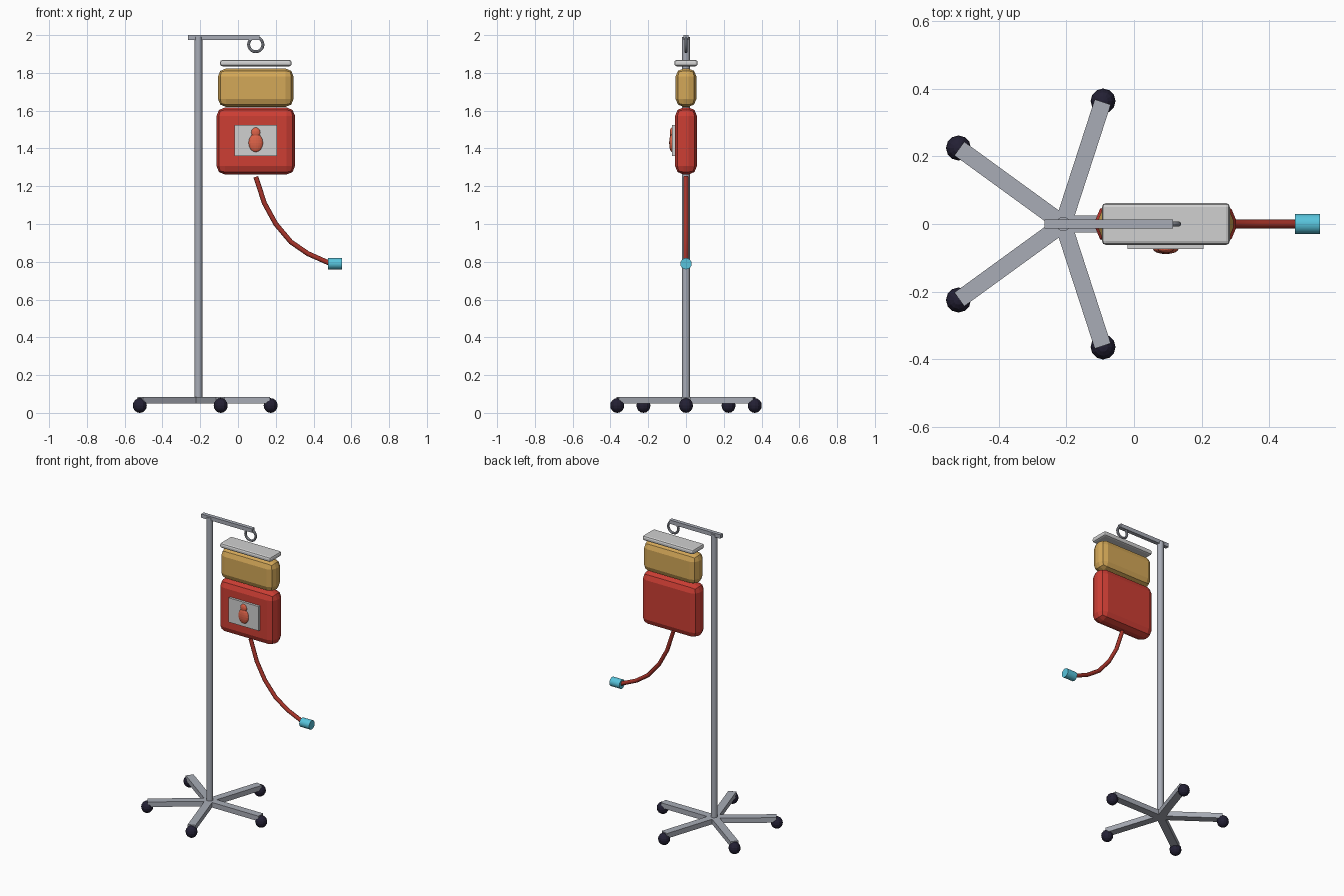
import bpy
import math
from mathutils import Vector

if "Cube" in bpy.data.objects:
    bpy.data.objects.remove(bpy.data.objects["Cube"], do_unlink=True)


def material(name, srgb):
    rgba = tuple(((c / 255 + 0.055) / 1.055) ** 2.4 for c in srgb) + (1.0,)
    m = bpy.data.materials.new(name)
    m.use_nodes = True
    m.diffuse_color = rgba
    m.node_tree.nodes["Principled BSDF"].inputs["Base Color"].default_value = rgba
    return m


steel = material("steel grey", (168, 172, 182))
black = material("caster black", (35, 32, 52))
red = material("bag red", (205, 62, 52))
tan = material("plasma tan", (212, 168, 88))
white = material("label white", (208, 208, 208))
coral = material("drop coral", (220, 98, 72))
dark_red = material("tube red", (168, 52, 42))
cyan = material("connector cyan", (88, 196, 220))


def finish(name, mat, smooth=False):
    ob = bpy.context.object
    ob.name = name
    ob.data.materials.append(mat)
    if smooth:
        bpy.ops.object.shade_smooth_by_angle(angle=math.radians(40))
    return ob


def box(name, mat, lo, hi, bevel=0, segments=2, turn=0):
    lo, hi = Vector(lo), Vector(hi)
    bpy.ops.mesh.primitive_cube_add(size=1, location=(lo + hi) / 2)
    ob = finish(name, mat)
    ob.scale = hi - lo
    bpy.ops.object.transform_apply(location=False, rotation=False, scale=True)
    if bevel:
        mod = ob.modifiers.new("rounded edges", "BEVEL")
        mod.width = bevel
        mod.segments = segments
    return ob


def cylinder(name, mat, radius, depth, loc, rot=(0, 0, 0), sides=16):
    bpy.ops.mesh.primitive_cylinder_add(vertices=sides, radius=radius, depth=depth,
                                        location=loc, rotation=rot)
    return finish(name, mat, True)


def ball(name, mat, loc, size, segments=12, rings=8):
    bpy.ops.mesh.primitive_uv_sphere_add(segments=segments, ring_count=rings,
                                         radius=1, location=loc)
    bpy.context.object.scale = size
    return finish(name, mat)


POLE = -0.21
BAG = 0.094

# Stand: five legs with casters, pole and hanger arm
for i in range(5):
    a = i * math.tau / 5
    d = Vector((math.cos(a), math.sin(a), 0))
    base = Vector((POLE, 0, 0))
    leg = box(f"leg_{i + 1}", steel, (0, 0, 0), (0.38, 0.05, 0.034))
    leg.location = base + d * 0.19 + Vector((0, 0, 0.066))
    leg.rotation_euler.z = a
    ball(f"caster_{i + 1}", black, base + d * 0.383 + Vector((0, 0, 0.039)),
         (0.037, 0.037, 0.039))
cylinder("pole", steel, 0.021, 1.92, (POLE, 0, 1.03))
box("hanger_arm", steel, (-0.265, -0.013, 1.974), (0.115, 0.013, 2.0))

# Hook ring hanging in the plane of the arm
bpy.ops.mesh.primitive_torus_add(major_radius=0.038, minor_radius=0.008,
                                 major_segments=20, minor_segments=8,
                                 location=(BAG, 0, 1.95), rotation=(math.pi / 2, 0, 0))
finish("hook_ring", steel, True)

# Bag: top bar, tan upper chamber and red lower chamber
box("top_bar", white, (-0.095, -0.062, 1.835), (0.284, 0.062, 1.868), 0.012)
box("upper_bag", tan, (-0.106, -0.055, 1.62), (0.294, 0.055, 1.823), 0.042)
box("lower_bag", red, (-0.114, -0.058, 1.262), (0.302, 0.058, 1.617), 0.045)

# Front label with a raised drop emblem
box("label", white, (-0.019, -0.074, 1.36), (0.206, -0.05, 1.524))
ball("drop_body", coral, (BAG, -0.074, 1.43), (0.038, 0.015, 0.049), 16, 10)
ball("drop_tip", coral, (BAG, -0.074, 1.485), (0.024, 0.012, 0.026), 16, 10)

# Outlet tube swept along a path
path = [(0.094, 1.25), (0.14, 1.11), (0.2, 1.0), (0.28, 0.905), (0.37, 0.843), (0.49, 0.79)]
curve = bpy.data.curves.new("outlet_tube", "CURVE")
curve.dimensions = "3D"
curve.bevel_depth = 0.013
curve.bevel_resolution = 2
curve.use_fill_caps = True
spline = curve.splines.new("POLY")
spline.points.add(len(path) - 1)
for p, (x, z) in zip(spline.points, path):
    p.co = (x, 0, z, 1)
curve.materials.append(dark_red)
tube = bpy.data.objects.new("outlet_tube", curve)
bpy.context.collection.objects.link(tube)

# Connector at the tube end
cylinder("connector", cyan, 0.03, 0.074, (0.514, 0, 0.79), (0, math.pi / 2, 0))
